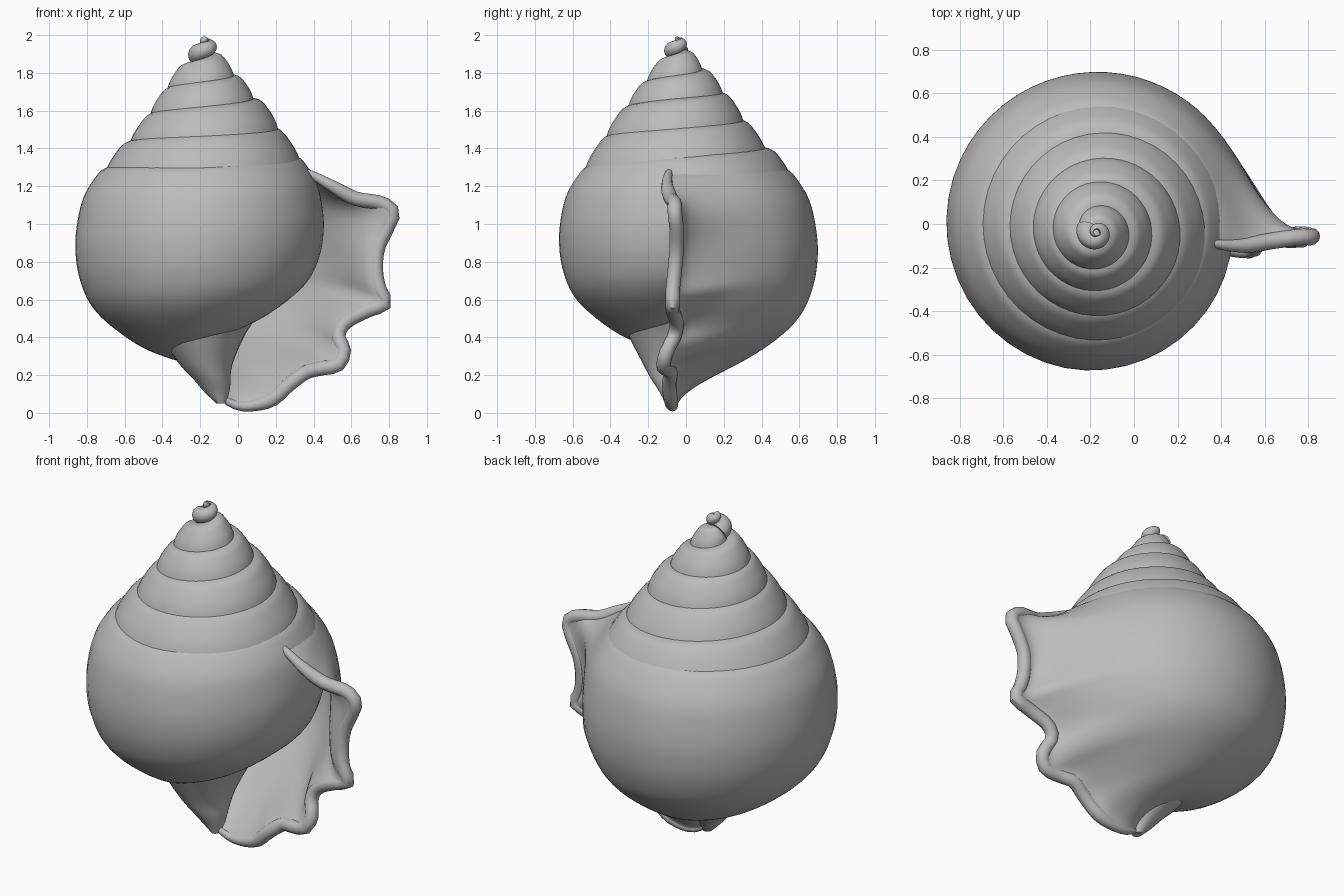
import bpy
import bmesh
from math import sin, cos, pi, radians
from mathutils import Vector

if "Cube" in bpy.data.objects:
    bpy.data.objects.remove(bpy.data.objects["Cube"])

shell_grey = bpy.data.materials.new("shell_grey")
shell_grey.use_nodes = True
grey = (.5, .5, .5, 1)
shell_grey.diffuse_color = grey
shell_grey.node_tree.nodes["Principled BSDF"].inputs["Base Color"].default_value = grey


def resample(points, count):
    """Smooth curve through the points, evenly spaced by length."""
    pts = [Vector(p) for p in points]
    pts = [2 * pts[0] - pts[1]] + pts + [2 * pts[-1] - pts[-2]]
    dense = []
    for a, b, c, d in zip(pts, pts[1:], pts[2:], pts[3:]):
        for k in range(20):
            t = k / 20
            dense.append(b + (c - a) * t / 2 + (2 * a - 5 * b + 4 * c - d) * t * t / 2
                         + (3 * b - a - 3 * c + d) * t ** 3 / 2)
    dense.append(pts[-2])
    lengths = [0]
    for a, b in zip(dense, dense[1:]):
        lengths.append(lengths[-1] + (b - a).length)
    result, k = [], 0
    for i in range(count):
        goal = lengths[-1] * i / (count - 1)
        while k < len(dense) - 2 and lengths[k + 1] < goal:
            k += 1
        span = max(lengths[k + 1] - lengths[k], 1e-9)
        result.append(dense[k].lerp(dense[k + 1], (goal - lengths[k]) / span))
    return result


def loft(name, rings, closed=False):
    """Skin a row of rings; closed rings get end caps."""
    bm = bmesh.new()
    rows = [[bm.verts.new(p) for p in ring] for ring in rings]
    size = len(rows[0])
    for a, b in zip(rows, rows[1:]):
        for j in range(size if closed else size - 1):
            k = (j + 1) % size
            bm.faces.new((a[j], a[k], b[k], b[j]))
    if closed:
        bm.faces.new(rows[0])
        bm.faces.new(rows[-1])
        bmesh.ops.recalc_face_normals(bm, faces=bm.faces)
    mesh = bpy.data.meshes.new(name)
    bm.to_mesh(mesh)
    bm.free()
    mesh.materials.append(shell_grey)
    obj = bpy.data.objects.new(name, mesh)
    bpy.context.collection.objects.link(obj)
    bpy.ops.object.select_all(action="DESELECT")
    obj.select_set(True)
    bpy.context.view_layer.objects.active = obj
    bpy.ops.object.shade_smooth_by_angle(angle=radians(50))


def tube(name, path, radius, up):
    """Round tube along a path, with a radius for each point."""
    rings = []
    for i, p in enumerate(path):
        along = (path[min(i + 1, len(path) - 1)] - path[max(i - 1, 0)]).normalized()
        side = along.cross(up).normalized()
        top = side.cross(along)
        r = radius(i / (len(path) - 1))
        rings.append([p + r * (side * cos(a) + top * sin(a))
                      for a in (2 * pi * k / 12 for k in range(12))])
    loft(name, rings, closed=True)


# Whorl growth by turns back from the lip: turn, seam radius, height, size, axis x, axis y
GROWTH = [(0, .53, 1.29, 1.2, -.175, 0), (.75, .525, 1.3, 1, -.175, 0),
          (1, .49, 1.355, .94, -.175, 0), (2, .365, 1.505, 1.05, -.155, -.025),
          (3, .265, 1.655, .8, -.15, -.03), (4, .17, 1.78, .65, -.165, -.03),
          (5, .08, 1.9, .6, -.175, -.03), (5.5, .035, 1.925, .3, -.175, -.03),
          (6, 0, 1.95, .02, -.175, -.03)]
# Whorl section from the seam outward and down to the axis
SECTION = resample([(-.12, .02, 0), (0, 0, 0), (.06, -.06, 0), (.115, -.16, 0),
                    (.145, -.3, 0), (.15, -.42, 0), (.13, -.55, 0), (.075, -.68, 0),
                    (-.03, -.79, 0), (-.2, -.9, 0), (-.4, -.96, 0)], 60)
# Wavy edge of the lip, from the seam round to the spout
LIP = resample([(.26, -.05, 1.3), (.37, -.09, 1.27), (.5, -.1, 1.2), (.62, -.08, 1.135),
                (.76, -.06, 1.11), (.82, -.06, 1.06), (.79, -.05, .98), (.74, -.05, .87),
                (.73, -.06, .75), (.75, -.07, .65), (.78, -.07, .58), (.68, -.07, .54),
                (.57, -.05, .48), (.53, -.06, .41), (.56, -.1, .33), (.53, -.12, .255),
                (.44, -.11, .235), (.36, -.08, .215), (.27, -.09, .15), (.17, -.08, .065),
                (.02, -.07, .035), (-.08, -.08, .08), (-.1, -.09, .16)], 60)


def rim_radius(t):
    return .01 + .028 * min(1, 7 * t, 7 * (1 - t))


def shell_ring(turn, inner=False):
    """Whorl section that flares into the lip over the last part turn."""
    for a, b in zip(GROWTH, GROWTH[1:]):
        if turn <= b[0]:
            break
    t = (turn - a[0]) / (b[0] - a[0])
    r, z, size, cx, cy = (a[k] + (b[k] - a[k]) * t for k in range(1, 6))
    if inner:
        r -= .05
    angle = 2 * pi * turn - .14
    ring = []
    for i, (p, edge) in enumerate(zip(SECTION, LIP)):
        s = i / (len(LIP) - 1)
        out = r + size * p.x
        body = Vector((cx + out * cos(angle), cy + out * sin(angle), z + size * p.y))
        shift = rim_radius(s) * (-.9 if inner else .9)
        reach = .12 + .25 * s ** 2
        ring.append(body.lerp(edge + Vector((0, shift, 0)), max(0, 1 - turn / reach) ** 2))
    return ring


# Coiled shell from the lip to the tip, with close rows near the lip
START = .45
turns = [START * (i / 36) ** 1.5 for i in range(36)]
turns += [START + (6 - START) * i / 250 for i in range(251)]
loft("shell_whorls", [shell_ring(n) for n in turns])

# Lining of the mouth
loft("mouth_lining", [shell_ring(n, inner=True)[::-1] for n in turns[:37]])

# Rounded rim on the lip
tube("lip_rim", LIP, rim_radius, Vector((0, 1, 0)))

# Tiny coil at the apex
coil = []
for i in range(41):
    t = i / 40
    a = radians(150 + 450 * t)
    reach = .045 * (1 - t)
    coil.append(Vector((-.172 + reach * cos(a), -.04 + reach * sin(a), 1.89 + .095 * t ** .8)))
tube("apex_coil", coil, lambda t: .052 - .037 * t, Vector((0, 0, 1)))

# Tapering pillar under the body, with half widths and depths
PILLAR = resample([(-.09, -.08, .05), (-.13, -.07, .16), (-.17, -.05, .26),
                   (-.19, -.03, .42), (-.18, -.01, .56)], 20)
WIDTHS = resample([(.025, .03, 0), (.07, .07, 0), (.12, .15, 0),
                   (.23, .28, 0), (.32, .36, 0)], 20)
loft("pillar", [[c + Vector((w.x * cos(a), w.y * sin(a), 0))
                 for a in (2 * pi * k / 32 for k in range(32))]
                for c, w in zip(PILLAR, WIDTHS)], closed=True)
